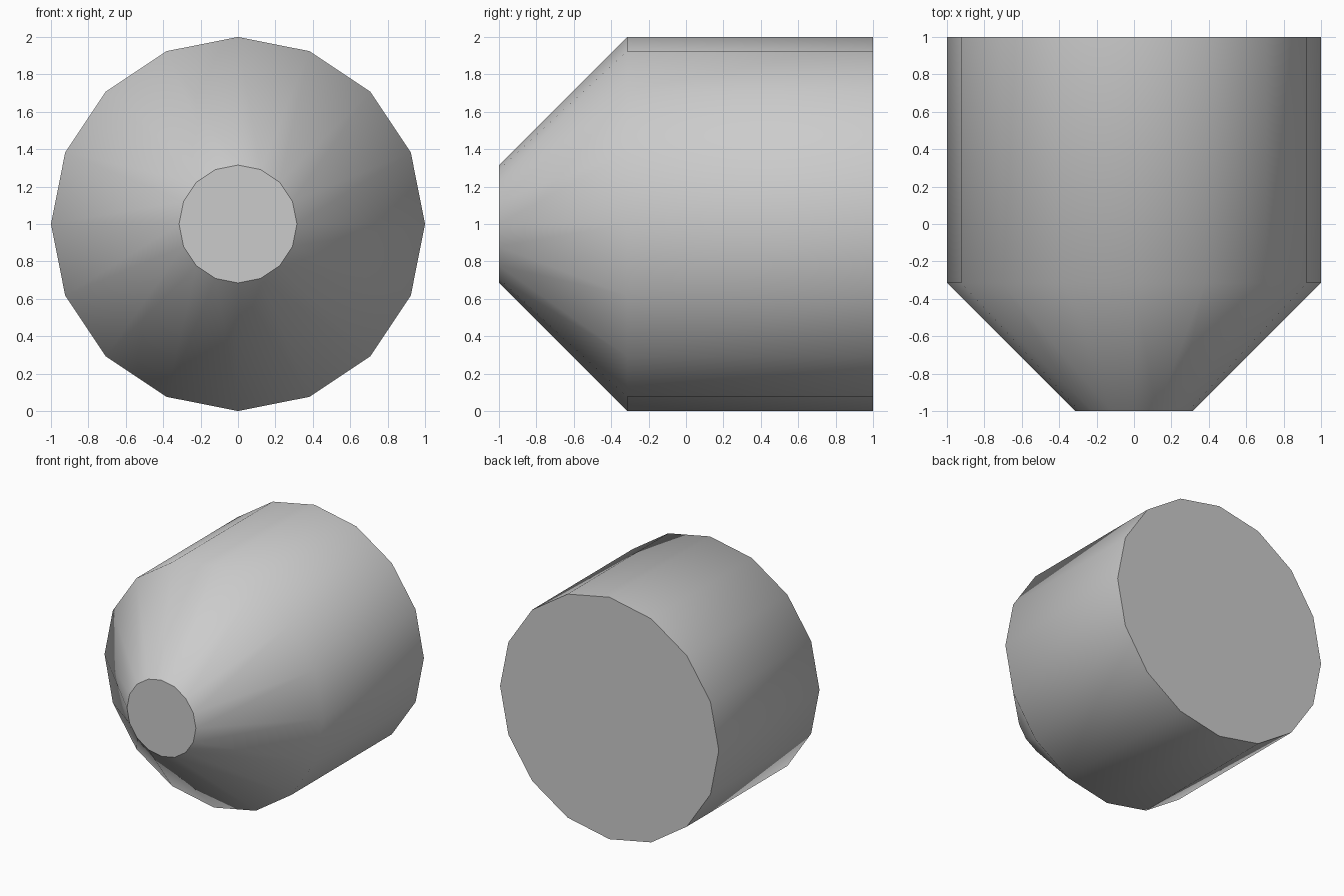
import bpy, bmesh, math

cube = bpy.data.objects.get("Cube")
if cube:
    bpy.data.objects.remove(cube, do_unlink=True)

SIDES = 16

# Single plain grey
grey = bpy.data.materials.new("plain_grey")
grey.use_nodes = True
colour = (0.6, 0.6, 0.6, 1)
grey.diffuse_color = colour
grey.node_tree.nodes["Principled BSDF"].inputs["Base Color"].default_value = colour

# Profile along y: (position, radius) for nose, shoulder and back
profile = [(-1, 0.315), (-0.315, 1), (1, 1)]

bm = bmesh.new()
rings = []
for y, r in profile:
    angles = [2 * math.pi * i / SIDES for i in range(SIDES)]
    rings.append([bm.verts.new((r * math.cos(a), y, 1 + r * math.sin(a))) for a in angles])

# Tapered nose and straight barrel, shaded as one smooth skin
for a, b in zip(rings, rings[1:]):
    for i in range(SIDES):
        j = (i + 1) % SIDES
        bm.faces.new((a[i], a[j], b[j], b[i])).smooth = True

# Flat end caps with sharp rims
for ring in (rings[0], rings[-1]):
    cap = bm.faces.new(ring)
    cap.smooth = False
    for edge in cap.edges:
        edge.smooth = False
bmesh.ops.recalc_face_normals(bm, faces=bm.faces)

mesh = bpy.data.meshes.new("tapered_barrel")
bm.to_mesh(mesh)
bm.free()
mesh.materials.append(grey)
barrel = bpy.data.objects.new("tapered_barrel", mesh)
bpy.context.collection.objects.link(barrel)
